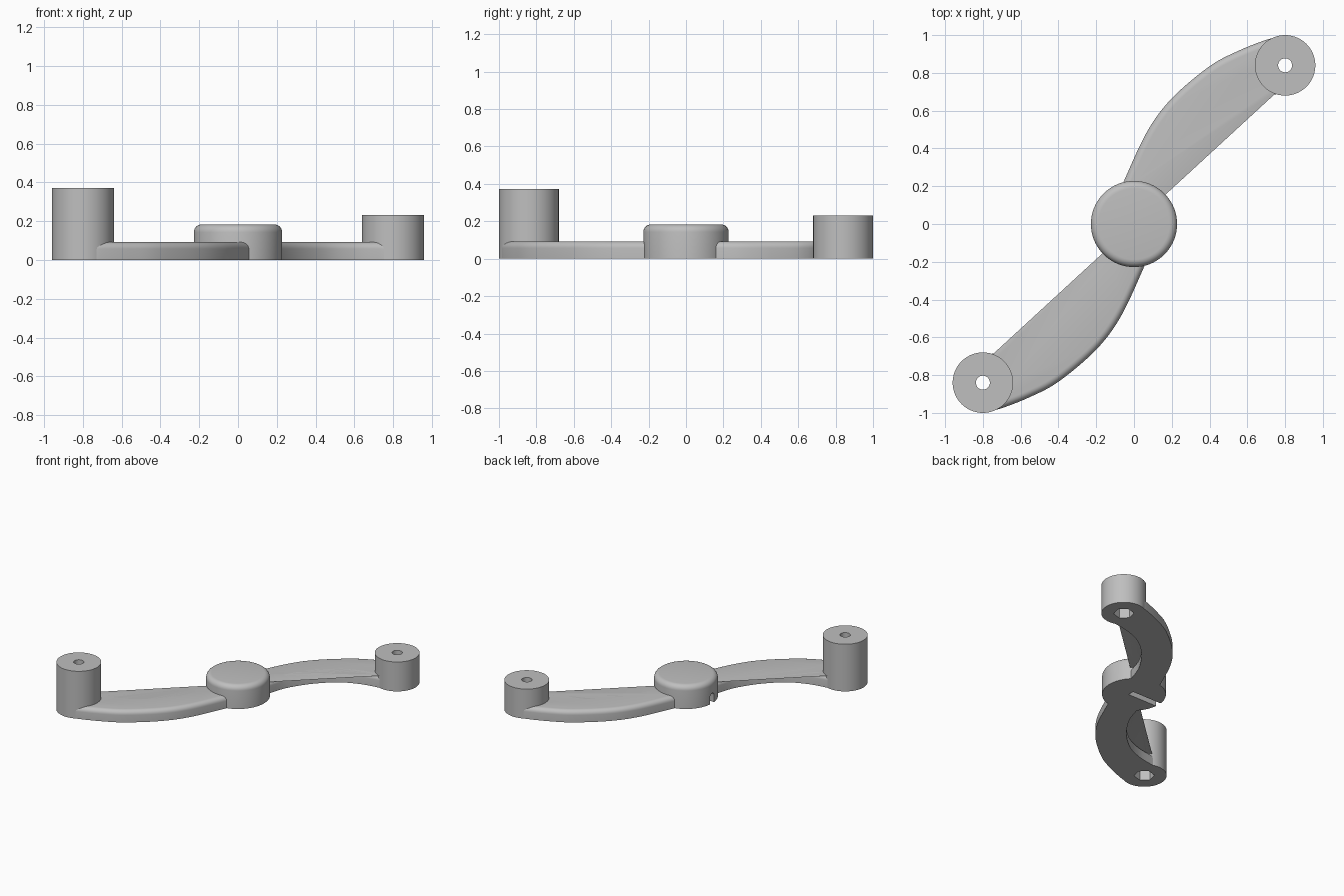
import bpy, bmesh
from math import cos, sin, pi, radians
from mathutils import Matrix, Vector

old = bpy.data.objects.get("Cube")
if old:
    bpy.data.objects.remove(old, do_unlink=True)

grey = bpy.data.materials.new("plain grey")
grey.use_nodes = True
COLOUR = (0.52, 0.52, 0.52, 1)
grey.diffuse_color = COLOUR
grey.node_tree.nodes["Principled BSDF"].inputs["Base Color"].default_value = COLOUR


def ring(radius, sides, centre=(0, 0), turn=0.0):
    return [(centre[0] + radius * cos(turn + 2 * pi * i / sides),
             centre[1] + radius * sin(turn + 2 * pi * i / sides)) for i in range(sides)]


def prism(name, outline, bottom, top, fillet=0.0, matrix=None):
    """Extrude a flat outline upwards and optionally round its top rim."""
    bm = bmesh.new()
    base = bm.faces.new([bm.verts.new((x, y, bottom)) for x, y in outline])
    grown = bmesh.ops.extrude_face_region(bm, geom=[base], use_keep_orig=True)["geom"]
    bmesh.ops.translate(bm, vec=(0, 0, top - bottom),
                        verts=[g for g in grown if isinstance(g, bmesh.types.BMVert)])
    if fillet:
        rim = [e for e in bm.edges if all(abs(v.co.z - top) < 1e-5 for v in e.verts)]
        bmesh.ops.bevel(bm, geom=rim, offset=fillet, segments=6, profile=0.5, affect='EDGES')
    if matrix:
        bm.transform(matrix)
    bmesh.ops.recalc_face_normals(bm, faces=bm.faces)
    mesh = bpy.data.meshes.new(name)
    bm.to_mesh(mesh)
    bm.free()
    mesh.materials.append(grey)
    obj = bpy.data.objects.new(name, mesh)
    bpy.context.collection.objects.link(obj)
    return obj


def activate(obj):
    bpy.ops.object.select_all(action='DESELECT')
    obj.select_set(True)
    bpy.context.view_layer.objects.active = obj


def cut(obj, cutter):
    cutter.hide_render = True
    mod = obj.modifiers.new("cut", 'BOOLEAN')
    mod.operation, mod.solver, mod.object = 'DIFFERENCE', 'EXACT', cutter
    activate(obj)
    bpy.ops.object.modifier_apply(modifier=mod.name)
    bpy.data.objects.remove(cutter, do_unlink=True)


def smooth(obj):
    activate(obj)
    bpy.ops.object.shade_smooth_by_angle(angle=radians(35))


def spline(points, steps=6):
    """Smooth curve through the points."""
    p = [Vector(q) for q in points]
    p = [2 * p[0] - p[1]] + p + [2 * p[-1] - p[-2]]
    out = []
    for a, b, c, d in zip(p, p[1:], p[2:], p[3:]):
        for i in range(steps):
            t = i / steps
            out.append(0.5 * (2 * b + (c - a) * t + (2 * a - 5 * b + 4 * c - d) * t ** 2
                              + (3 * b - a - 3 * c + d) * t ** 3))
    return out + [p[-2]]


# Central hub with a small arched cable channel under its side
hub = prism("hub", ring(0.228, 96), 0, 0.183, 0.04)
arch = [(-0.025, -0.02), (0.025, -0.02)] + [
    (0.025 * cos(pi * i / 10), 0.055 + 0.025 * sin(pi * i / 10)) for i in range(11)]
along_x = Matrix(((0, 0, 1, 0), (1, 0, 0, 0), (0, 1, 0, 0), (0, 0, 0, 1)))
cut(hub, prism("channel_cutter", arch, -0.3, 0.03, matrix=along_x))
smooth(hub)

# Curved arm, repeated by a half turn
outer = spline([(-0.11, 0.09), (-0.05, 0.235), (0.07, 0.49), (0.2, 0.665),
                (0.4, 0.835), (0.56, 0.92), (0.71, 0.978), (0.78, 0.99)])
inner = spline([(0.8, 0.69), (0.72, 0.683), (0.59, 0.655), (0.455, 0.59),
                (0.32, 0.465), (0.215, 0.31), (0.165, 0.17), (0.14, 0.08)])
outline = outer + [Vector((0.7, 0.84))] + inner
for name, turn in (("left_arm", 0), ("right_arm", pi)):
    smooth(prism(name, outline, 0, 0.092, 0.035, Matrix.Rotation(turn, 4, 'Z')))

# End posts with a screw hole and a hexagonal nut pocket underneath
for name, side, height in (("short_post", 1, 0.232), ("tall_post", -1, 0.372)):
    centre = (0.8 * side, 0.84 * side)
    post = prism(name, ring(0.16, 80, centre), 0, height)
    cut(post, prism("hole_cutter", ring(0.037, 32, centre), -0.1, height + 0.1))
    cut(post, prism("nut_cutter", ring(0.073, 6, centre, radians(135)), -0.1, 0.1))
    smooth(post)
